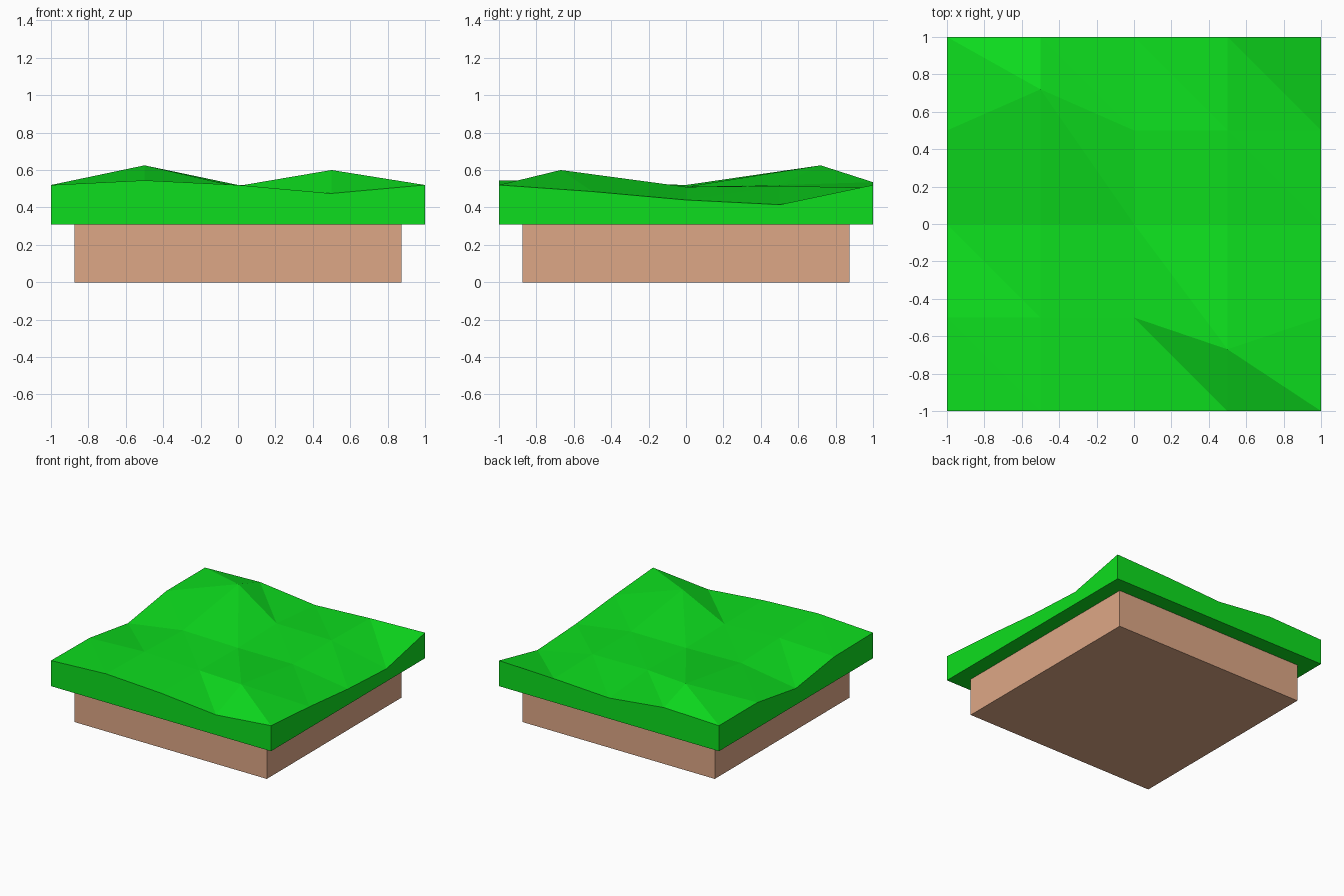
import bpy, bmesh

if "Cube" in bpy.data.objects:
    bpy.data.objects.remove(bpy.data.objects["Cube"])


def material(name, rgb):
    mat = bpy.data.materials.new(name)
    mat.diffuse_color = (*rgb, 1)
    mat.use_nodes = True
    mat.node_tree.nodes["Principled BSDF"].inputs["Base Color"].default_value = mat.diffuse_color
    return mat


def make_object(name, bm, mat):
    bmesh.ops.recalc_face_normals(bm, faces=bm.faces)
    mesh = bpy.data.meshes.new(name)
    bm.to_mesh(mesh)
    bm.free()
    mesh.materials.append(mat)
    obj = bpy.data.objects.new(name, mesh)
    bpy.context.collection.objects.link(obj)
    return obj


# Earth block
SOIL, TURF_BOTTOM = 0.873, 0.31
bm = bmesh.new()
bmesh.ops.create_cube(bm, size=1)
for v in bm.verts:
    v.co.x *= 2 * SOIL
    v.co.y *= 2 * SOIL
    v.co.z = (v.co.z + 0.5) * TURF_BOTTOM
make_object("earth_block", bm, material("earth", (0.73, 0.39, 0.24)))

# Grass slab: 5 x 5 height grid, rows from front to back
heights = [
    (0.52, 0.545, 0.52, 0.475, 0.52),
    (0.515, 0.535, 0.515, 0.60, 0.485),
    (0.445, 0.52, 0.51, 0.51, 0.44),
    (0.52, 0.625, 0.52, 0.515, 0.415),
    (0.52, 0.535, 0.48, 0.505, 0.52),
]
peak_y = {(1, 3): 0.72, (3, 1): -0.67}  # the two hilltops sit off the grid

bm = bmesh.new()
grid = {}
for j, row in enumerate(heights):
    for i, z in enumerate(row):
        grid[i, j] = bm.verts.new((i / 2 - 1, peak_y.get((i, j), j / 2 - 1), z))
for j in range(4):
    for i in range(4):
        a, b = grid[i, j], grid[i + 1, j]
        c, d = grid[i + 1, j + 1], grid[i, j + 1]
        bm.faces.new((a, b, d))
        bm.faces.new((b, c, d))

# Slab sides and flat underside
rim = ([(i, 0) for i in range(4)] + [(4, j) for j in range(4)]
       + [(i, 4) for i in range(4, 0, -1)] + [(0, j) for j in range(4, 0, -1)])
top = [grid[k] for k in rim]
low = [bm.verts.new((v.co.x, v.co.y, TURF_BOTTOM)) for v in top]
for k in range(len(rim)):
    n = (k + 1) % len(rim)
    bm.faces.new((top[k], low[k], low[n], top[n]))
bm.faces.new(low)
make_object("grass_slab", bm, material("grass", (0.004, 0.73, 0.013)))
